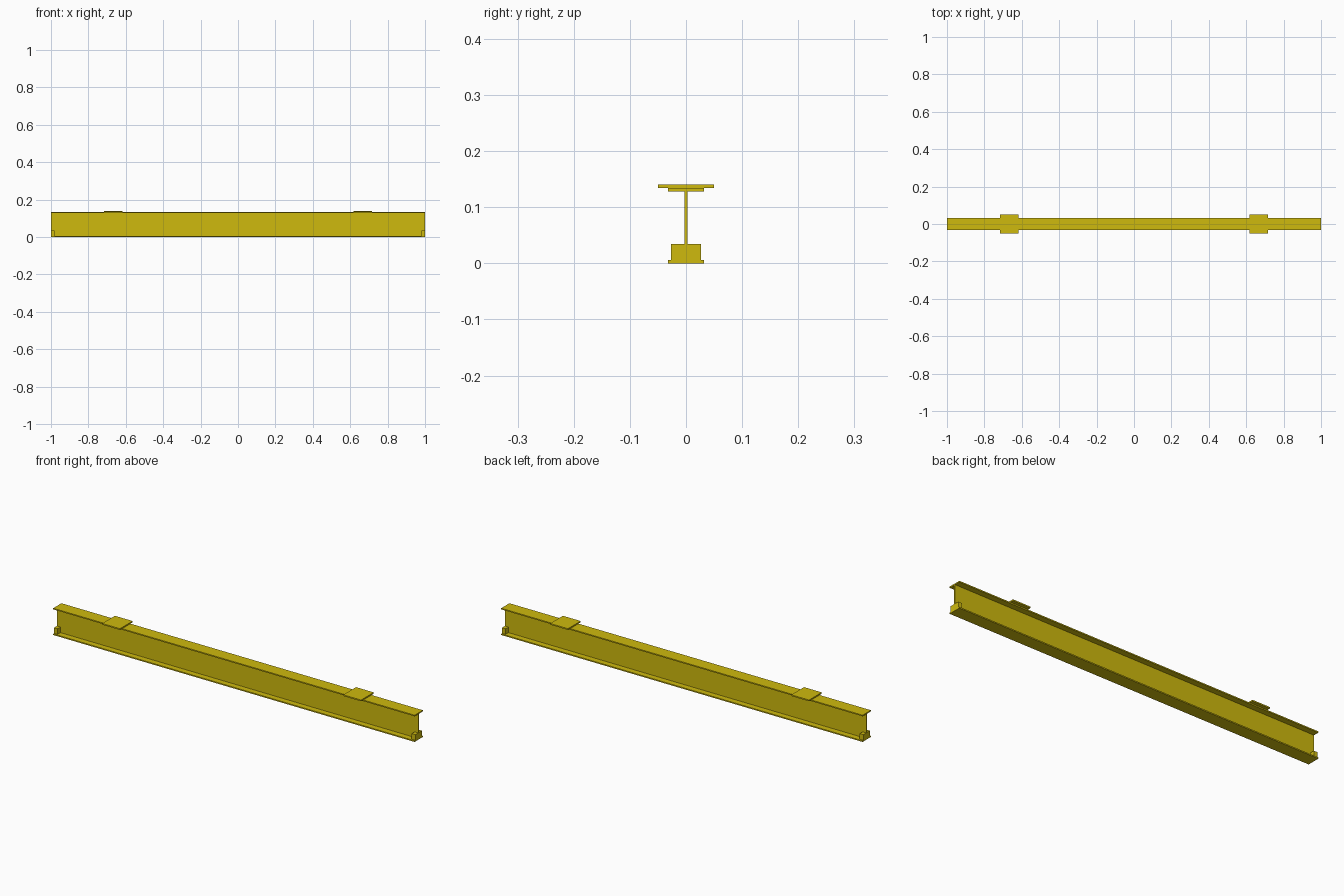
import bpy
import bmesh

cube = bpy.data.objects.get("Cube")
if cube:
    bpy.data.objects.remove(cube, do_unlink=True)

# Safety yellow paint
paint = bpy.data.materials.new("yellow_paint")
paint.use_nodes = True
colour = (0.62, 0.49, 0.004, 1)
paint.diffuse_color = colour
paint.node_tree.nodes["Principled BSDF"].inputs["Base Color"].default_value = colour


def extrude_profile(name, outline, x0, x1):
    """Extrude a closed (y, z) outline along x."""
    bm = bmesh.new()
    face = bm.faces.new([bm.verts.new((x0, y, z)) for y, z in outline])
    moved = bmesh.ops.extrude_face_region(bm, geom=[face])["geom"]
    verts = [v for v in moved if isinstance(v, bmesh.types.BMVert)]
    bmesh.ops.translate(bm, verts=verts, vec=(x1 - x0, 0, 0))
    bmesh.ops.recalc_face_normals(bm, faces=bm.faces[:])
    mesh = bpy.data.meshes.new(name)
    bm.to_mesh(mesh)
    bm.free()
    mesh.materials.append(paint)
    obj = bpy.data.objects.new(name, mesh)
    bpy.context.collection.objects.link(obj)
    return obj


def rectangle(half_width, z0, z1):
    return [(-half_width, z0), (half_width, z0), (half_width, z1), (-half_width, z1)]


# I-beam section: flange half width, web half width, flange thickness, height
flange, web, thick, height = 0.0325, 0.003, 0.006, 0.134
half = [(flange, 0), (flange, thick), (web, thick),
        (web, height - thick), (flange, height - thick), (flange, height)]
section = half + [(-y, z) for y, z in reversed(half)]
extrude_profile("beam", section, -1, 1)

# Mounting plates on top and end stops on the lower flange
for side, sign in (("left", 1), ("right", -1)):
    x0, x1 = sorted((sign * 0.618, sign * 0.716))
    extrude_profile(side + "_mounting_plate", rectangle(0.05, height, 0.1405), x0, x1)
    x0, x1 = sorted((sign * 0.98, sign * 1.0))
    extrude_profile(side + "_end_stop", rectangle(0.0265, thick, 0.034), x0, x1)
